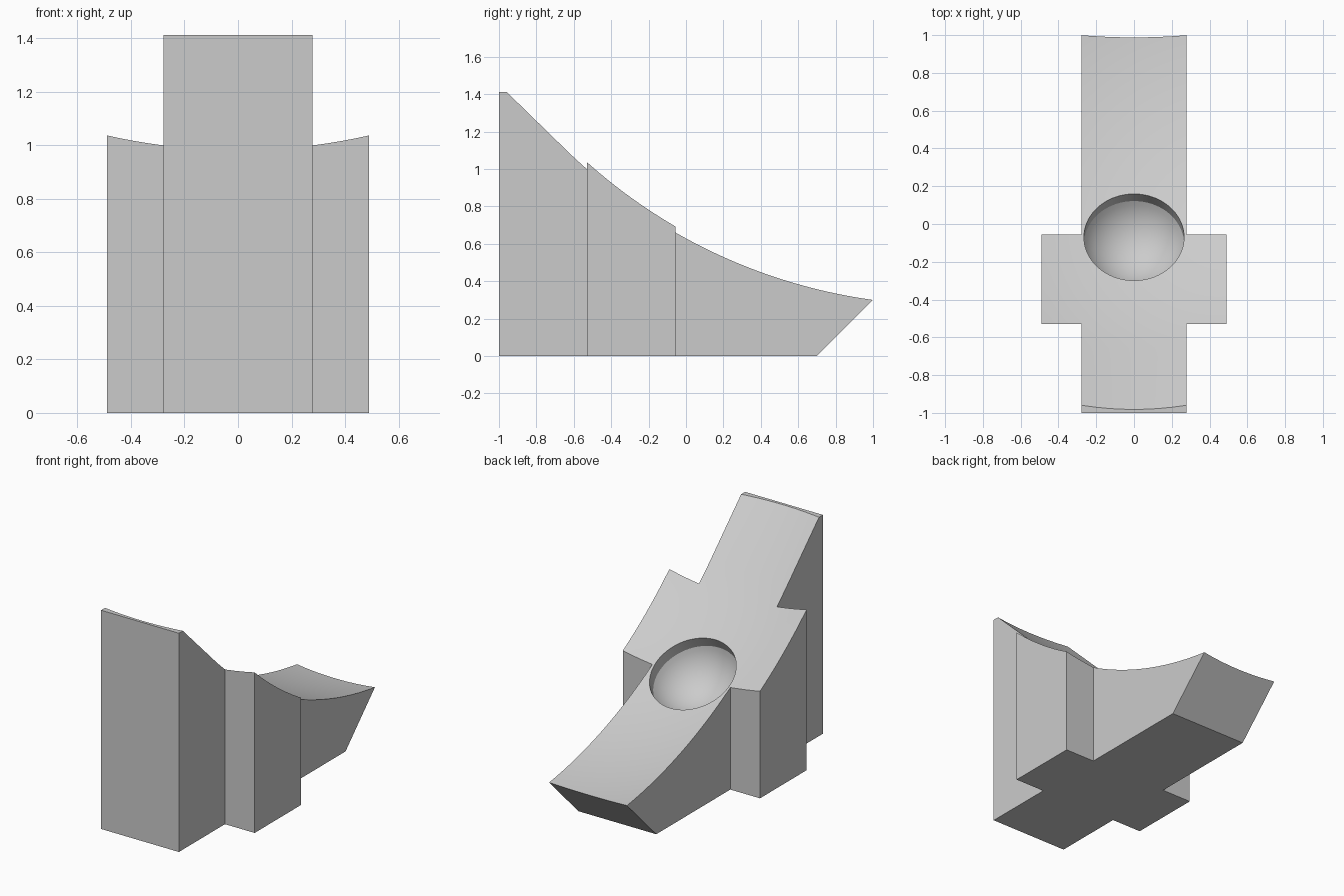
import bpy
import bmesh
import math
from mathutils import Vector, Matrix

default = bpy.data.objects.get("Cube")
if default:
    bpy.data.objects.remove(default, do_unlink=True)

STEM, WING = 0.278, 0.49            # half widths of the cross plan
WING_FRONT, WING_BACK = -0.53, -0.055
TOP = 1.412
CENTRE = Vector((0, 1.397, 3.191))  # centre of the hollow spherical top
RADIUS = 2.932
STRAIGHT = -0.64                    # the slope runs straight in front of this y

grey = bpy.data.materials.new("light grey")
grey.use_nodes = True
colour = (0.6, 0.6, 0.6, 1)
grey.diffuse_color = colour
grey.node_tree.nodes["Principled BSDF"].inputs["Base Color"].default_value = colour


def make_object(name, bm):
    bmesh.ops.recalc_face_normals(bm, faces=bm.faces[:])
    mesh = bpy.data.meshes.new(name)
    bm.to_mesh(mesh)
    bm.free()
    mesh.materials.append(grey)
    obj = bpy.data.objects.new(name, mesh)
    bpy.context.collection.objects.link(obj)
    return obj


def surface(x, y):
    """Height of the concave sloping top."""
    yc = max(y, STRAIGHT)
    drop = math.sqrt(RADIUS ** 2 - x * x - (yc - CENTRE.y) ** 2)
    slope = (yc - CENTRE.y) / drop
    return CENTRE.z - drop + slope * (y - yc)


def extrude_up(bm, faces, height):
    """Close a sheet of faces into a solid with a flat top."""
    new = bmesh.ops.extrude_face_region(bm, geom=faces, use_keep_orig=True)["geom"]
    for v in new:
        if isinstance(v, bmesh.types.BMVert):
            v.co.z = height


# Cross-shaped block with an undercut back end
bm = bmesh.new()
half = [(STEM, -1), (STEM, WING_FRONT), (WING, WING_FRONT),
        (WING, WING_BACK), (STEM, WING_BACK), (STEM, 1.05)]
outline = half + [(-x, y) for x, y in reversed(half)]
base = bm.faces.new([bm.verts.new((x, y, 0)) for x, y in outline])
extrude_up(bm, [base], TOP)
cut = bmesh.ops.bisect_plane(bm, geom=bm.verts[:] + bm.edges[:] + bm.faces[:],
                             plane_co=(0, 0.70, 0), plane_no=(0, 1, -1),
                             clear_outer=True)
rim = [e for e in cut["geom_cut"] if isinstance(e, bmesh.types.BMEdge)]
bmesh.ops.holes_fill(bm, edges=rim, sides=0)
body = make_object("cross_block", bm)

# Cutter for the concave top
bm = bmesh.new()
bmesh.ops.create_grid(bm, x_segments=24, y_segments=48, size=1)
for v in bm.verts:
    x, y = v.co.x * 0.6, v.co.y * 1.12
    v.co = (x, y, surface(x, y))
extrude_up(bm, bm.faces[:], 2.2)
slope_cutter = make_object("slope_cutter", bm)

# Cutter for the round pit: short straight wall and a bowl-shaped floor
PIT, WALL, BOWL = 0.265, -0.063, 0.30
lift = math.sqrt(BOWL ** 2 - PIT ** 2)
arc = math.asin(PIT / BOWL)
profile = [(0, 0.3), (PIT, 0.3)]
for i in range(13):
    a = arc * (1 - i / 12)
    profile.append((BOWL * math.sin(a), WALL + lift - BOWL * math.cos(a)))
bm = bmesh.new()
verts = [bm.verts.new((r, 0, z)) for r, z in profile]
edges = [bm.edges.new(pair) for pair in zip(verts, verts[1:])]
bmesh.ops.spin(bm, geom=verts + edges, cent=(0, 0, 0), axis=(0, 0, 1),
               angle=math.tau, steps=72, use_merge=True)
bmesh.ops.remove_doubles(bm, verts=bm.verts[:], dist=0.0005)
pit_at = Vector((0, -0.076, surface(0, -0.076)))
turn = (CENTRE - pit_at).to_track_quat('Z', 'Y').to_matrix().to_4x4()
bm.transform(Matrix.Translation(pit_at) @ turn)
pit_cutter = make_object("pit_cutter", bm)

# Carve the block
bpy.ops.object.select_all(action='DESELECT')
bpy.context.view_layer.objects.active = body
body.select_set(True)
for cutter in (slope_cutter, pit_cutter):
    mod = body.modifiers.new(cutter.name, 'BOOLEAN')
    mod.operation = 'DIFFERENCE'
    mod.solver = 'EXACT'
    mod.object = cutter
    bpy.ops.object.modifier_apply(modifier=mod.name)
    bpy.data.objects.remove(cutter, do_unlink=True)
bpy.ops.object.shade_smooth_by_angle(angle=math.radians(20))
